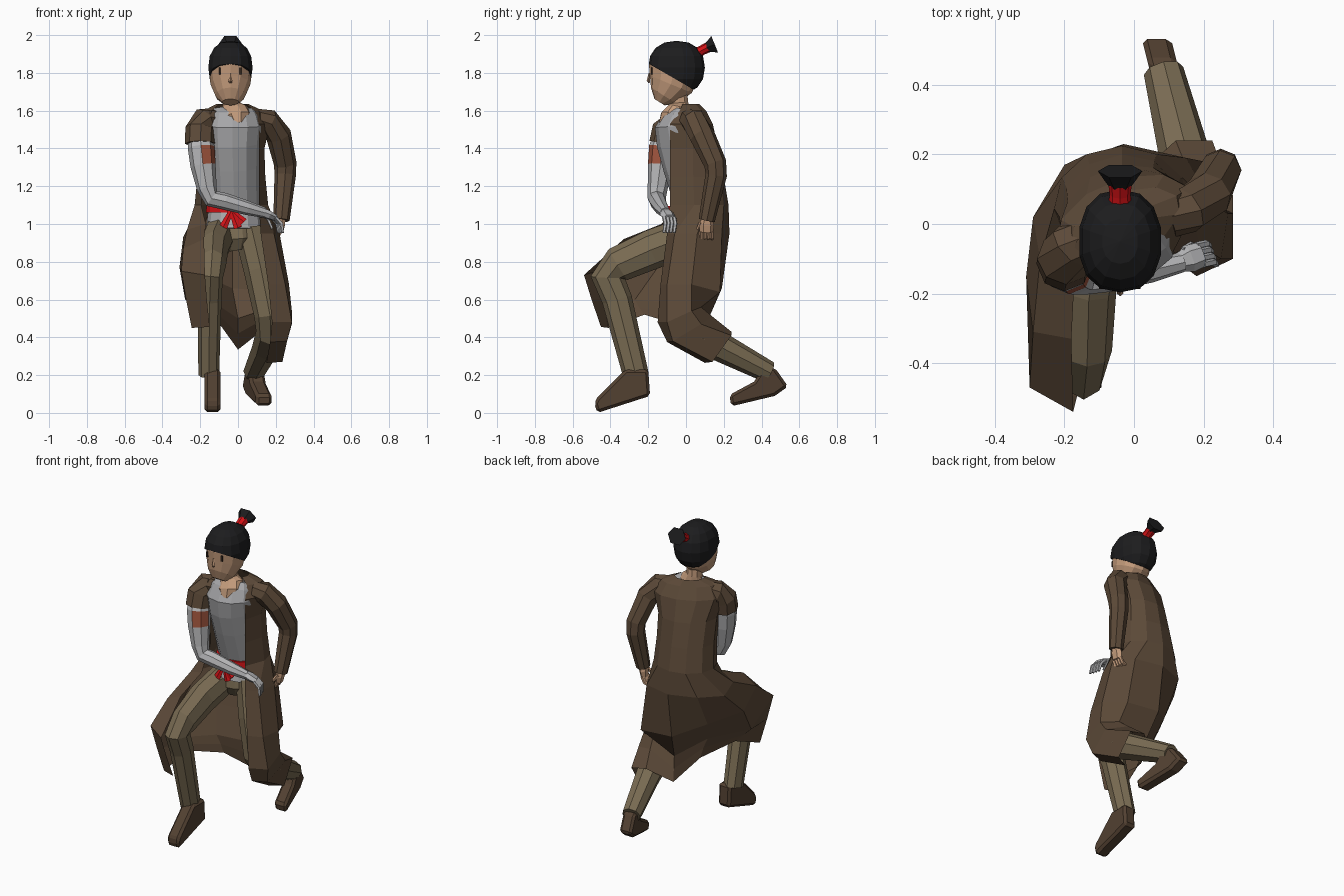
import bpy, bmesh, math
from mathutils import Vector


def mat(name, c):
    m = bpy.data.materials.new(name)
    m.diffuse_color = (*c, 1)
    return m


COAT = mat("brown coat", (0.108, 0.068, 0.04))
PANTS = mat("khaki cloth", (0.195, 0.15, 0.087))
SHIRT = mat("grey shirt", (0.38, 0.38, 0.39))
METAL = mat("pale grey metal", (0.47, 0.47, 0.48))
SKIN = mat("skin", (0.55, 0.33, 0.2))
HAIR = mat("black hair", (0.012, 0.012, 0.013))
RED = mat("red cloth", (0.65, 0.006, 0.008))
RUST = mat("rust", (0.35, 0.09, 0.047))
BOOT = mat("dark leather", (0.085, 0.052, 0.031))
EYE = mat("dark eye", (0.03, 0.018, 0.012))


def finish(name, bm, *mats):
    bmesh.ops.recalc_face_normals(bm, faces=bm.faces)
    me = bpy.data.meshes.new(name)
    bm.to_mesh(me)
    bm.free()
    for m in mats:
        me.materials.append(m)
    ob = bpy.data.objects.new(name, me)
    bpy.context.collection.objects.link(ob)
    return ob


def tube(name, rows, m, n=8, ref=(1, 0, 0)):
    """Tube through rows of (x, y, z, radius along ref, other radius)."""
    bm, ref, rings = bmesh.new(), Vector(ref), []
    P = [Vector(r[:3]) for r in rows]
    for i, r in enumerate(rows):
        t = (P[min(i + 1, len(P) - 1)] - P[max(i - 1, 0)]).normalized()
        u = (ref - t * ref.dot(t)).normalized()
        v = t.cross(u)
        ring = []
        for k in range(n):
            a = 2 * math.pi * k / n
            ring.append(bm.verts.new(P[i] + u * math.cos(a) * r[3] + v * math.sin(a) * r[-1]))
        rings.append(ring)
    for a, b in zip(rings, rings[1:]):
        for k in range(n):
            bm.faces.new((a[k], a[(k + 1) % n], b[(k + 1) % n], b[k]))
    bm.faces.new(rings[0])
    bm.faces.new(rings[-1])
    return finish(name, bm, m)


def box(name, c, s, m):
    bm = bmesh.new()
    bmesh.ops.create_cube(bm, size=1)
    for v in bm.verts:
        v.co = Vector(c) + Vector([a * b for a, b in zip(v.co, s)])
    return finish(name, bm, m)


def boot(name, prof, cx, w):
    """Side profile (y, z) extruded across x, about a slanted centre line."""
    bm = bmesh.new()
    L = [bm.verts.new((cx(y) - w, y, z)) for y, z in prof]
    R = [bm.verts.new((cx(y) + w, y, z)) for y, z in prof]
    bm.faces.new(L)
    bm.faces.new(R)
    for i in range(len(prof)):
        j = (i + 1) % len(prof)
        bm.faces.new((L[i], L[j], R[j], R[i]))
    ob = finish(name, bm, BOOT)
    b = ob.modifiers.new("bevel", "BEVEL")
    b.width, b.segments = 0.015, 1


def hand(name, wrist, d, side, curl, m):
    """Palm, four curled fingers and a thumb."""
    w, d, s, c = Vector(wrist), Vector(d).normalized(), Vector(side).normalized(), Vector(curl)
    tube(name + "_palm", [(*w, .028, .024), (*(w + d * .035), .04, .024), (*(w + d * .075), .036, .018)], m, 6, s)
    for i in range(4):
        p = w + d * .068 + s * (i - 1.5) * .019
        q = p + d * .035 + c * .014
        e = q + d * .01 + c * .035
        tube(f"{name}_finger_{i}", [(*p, .011), (*q, .011), (*e, .008)], m, 5, s)
    p = w + d * .02 + s * .03
    tube(name + "_thumb", [(*p, .012), (*(p + d * .035 + s * .014 + c * .02), .010),
                           (*(p + d * .055 + s * .01 + c * .045), .007)], m, 5, s)


# Trousers: pelvis, forward leg and kneeling leg
tube("pelvis", [(-.01, .04, .86, .07, .08), (-.02, .04, .92, .15, .12), (-.02, .04, .98, .14, .11)], PANTS, 10)
tube("front_leg", [(-.095, .04, .95, .085, .1), (-.13, -.18, .865, .08, .105), (-.135, -.36, .785, .072, .095),
                   (-.145, -.415, .72, .065, .09), (-.15, -.365, .6, .063, .08), (-.155, -.265, .2, .055, .068)], PANTS)
tube("back_leg", [(.07, .05, .96, .09, .12), (.12, .0, .75, .088, .11), (.17, -.03, .52, .085, .095),
                  (.175, .02, .43, .08, .09), (.15, .18, .35, .075, .078), (.085, .44, .215, .058, .058)], PANTS)

# Boots
boot("front_boot", [(-.2, .23), (-.32, .23), (-.47, .08), (-.485, .05), (-.47, 0), (-.19, .09)], lambda y: -.135, .042)
boot("back_boot", [(.41, .24), (.47, .24), (.54, .14), (.47, .09), (.24, .035), (.23, .095), (.36, .165)],
     lambda y: .14 - (y - .23) * .25, .042)

# Shirt, sash and neck
tube("shirt", [(-.02, .035, .965, .15, .13), (-.02, .05, 1.1, .135, .11), (-.025, .01, 1.3, .14, .13),
               (-.03, -.01, 1.43, .15, .145), (-.03, -.03, 1.52, .16, .135), (-.03, -.02, 1.57, .14, .1),
               (-.03, -.01, 1.605, .115, .06)], SHIRT, 12)
tube("sash", [(-.02, .045, 1.06, .15, .122), (-.02, .045, 1.1, .146, .12)], RED, 12)
box("sash_knot", (-.035, -.085, 1.07), (.045, .03, .05), RED)
for i, x in enumerate((-.08, .0, .03)):
    tube(f"sash_tail_{i}", [(-.035, -.095, 1.07, .012, .006), (x, -.105, .98 + .03 * (i == 2), .022, .005)], RED, 4)
tube("neck", [(.0, -.075, 1.515, .05, .075), (-.01, -.06, 1.56, .085, .08), (-.02, -.04, 1.6, .075, .065),
              (-.035, -.035, 1.635, .048, .05), (-.037, -.045, 1.71, .048, .052)], SKIN, 10)

# Head
tube("head", [(-.04, -.14, 1.645, .045, .032), (-.04, -.118, 1.68, .08, .08), (-.04, -.08, 1.74, .106, .12),
              (-.04, -.06, 1.82, .114, .138), (-.04, -.055, 1.89, .1, .125)], SKIN, 12)
tube("nose", [(-.04, -.194, 1.8, .005, .004), (-.04, -.199, 1.758, .01, .009), (-.04, -.194, 1.748, .008, .005)], SKIN, 4)
for i, x in enumerate((-.095, .012)):
    box(f"eye_{i}", (x, -.182, 1.81), (.012, .009, .035), EYE)

# Hair cap, slightly squared, cut along a slope from forehead to nape
bm = bmesh.new()
bmesh.ops.create_uvsphere(bm, u_segments=14, v_segments=8, radius=1)
for v in bm.verts:
    x, y, z = (math.copysign(abs(a) ** .88, a) for a in v.co)
    v.co = Vector((-.04 + x * .12, -.05 + y * .15, 1.828 + z * .142))
bmesh.ops.bisect_plane(bm, geom=bm.verts[:] + bm.edges[:] + bm.faces[:], plane_co=(0, -.2, 1.85),
                       plane_no=(0, .15, .26), clear_inner=True)
bmesh.ops.holes_fill(bm, edges=[e for e in bm.edges if e.is_boundary])
finish("hair", bm, HAIR)
tube("hair_tie", [(-.04, .05, 1.9, .034, .03), (-.04, .085, 1.92, .03, .026), (-.04, .115, 1.935, .034, .028)], RED)
tube("hair_tuft", [(-.04, .105, 1.93, .03, .024), (-.04, .125, 1.94, .045, .036),
                   (-.04, .152, 1.951, .064, .055)], HAIR, 6)

# Coat: one open sheet, rings for the body and shaped rows for the skirt
rows = []
for z, cx, cy, rx, ry, a0, skew in ((1.635, -.03, .005, .085, .065, -35, .2), (1.6, -.025, .0, .16, .095, -45, .3),
                                    (1.53, -.025, .01, .2, .125, -45, .25), (1.4, -.035, .02, .175, .15, -35, .15),
                                    (1.25, -.035, .04, .18, .16, -35, .05), (1.1, -.035, .055, .195, .17, -35, 0)):
    row = []
    for i in range(9):
        a = math.radians(a0 + i * (180 - 2 * a0) / 8)
        x = rx * math.cos(a)
        row.append((cx + x, cy + ry * math.sin(a) + skew * x, z))
    if z < 1.6:
        row[0] = (.11, -.085, z)  # front edge lies over the shirt
    rows.append(row)
rows += [
    [(.12, -.1, .95), (.19, -.06, .95), (.22, .06, .95), (.15, .19, .95), (-.03, .23, .95),
     (-.2, .17, .95), (-.29, .02, .93), (-.27, -.1, .97), (-.17, -.13, 1.0)],
    [(.16, -.135, .68), (.25, -.1, .68), (.27, .03, .68), (.2, .18, .64), (-.03, .19, .66),
     (-.19, .05, .73), (-.31, -.15, .77), (-.29, -.31, .87), (-.18, -.33, .92)],
    [(.18, -.15, .48), (.285, -.1, .48), (.285, .03, .54), (.18, .08, .56), (.0, .12, .5),
     (-.12, -.05, .58), (-.28, -.27, .6), (-.3, -.47, .75), (-.175, -.54, .73)],
    [(.17, -.1, .375), (.26, -.07, .38), (.285, .08, .47), (.16, .14, .51), (.0, .125, .42),
     (-.1, -.035, .52), (-.24, -.25, .56), (-.275, -.44, .6), (-.165, -.5, .6)],
    [(.15, .1, .265), (.235, .14, .27), (.225, .24, .41), (.12, .24, .43), (.0, .13, .335),
     (-.09, -.02, .46), (-.2, -.22, .52), (-.245, -.41, .45), (-.15, -.45, .455)]]
bm = bmesh.new()
V = [[bm.verts.new(p) for p in r] for r in rows]
for a, b in zip(V, V[1:]):
    for k in range(8):
        bm.faces.new((a[k], a[k + 1], b[k + 1], b[k]))
finish("coat", bm, COAT)

# Sleeves
Y = (0, 1, 0)
tube("long_sleeve", [(.1, .02, 1.55, .06), (.155, .04, 1.545, .068), (.215, .085, 1.47, .068),
                     (.25, .155, 1.32, .06), (.25, .16, 1.26, .057), (.23, .11, 1.02, .043)], COAT, 8, Y)
tube("short_sleeve", [(-.12, -.03, 1.55, .065), (-.18, -.065, 1.545, .072), (-.2, -.1, 1.5, .08),
                      (-.2, -.115, 1.425, .08)], COAT, 8, Y)

# Bare metal arm with a rusty patch on its inner front
arm = tube("metal_arm", [(-.2, -.1, 1.48, .06), (-.195, -.125, 1.405, .071), (-.185, -.135, 1.31, .067),
                         (-.165, -.15, 1.19, .053), (-.14, -.155, 1.135, .048), (-.07, -.15, 1.12, .045),
                         (.05, -.13, 1.085, .038), (.14, -.11, 1.06, .028)], METAL, 8, Y)
arm.data.materials.append(RUST)
for f in arm.data.polygons:
    if 1.33 < f.center.z < 1.39 and f.normal.dot(Vector((.7, -.7, 0))) > .8:
        f.material_index = 1

# Hands
hand("metal_hand", (.13, -.11, 1.063), (.85, .3, -.4), (-.35, .95, .0), (0, -.3, -1.3), METAL)
hand("bare_hand", (.23, .11, 1.03), (-.12, -.02, -1), (.1, -1, 0), (-1, 0, 0), SKIN)
